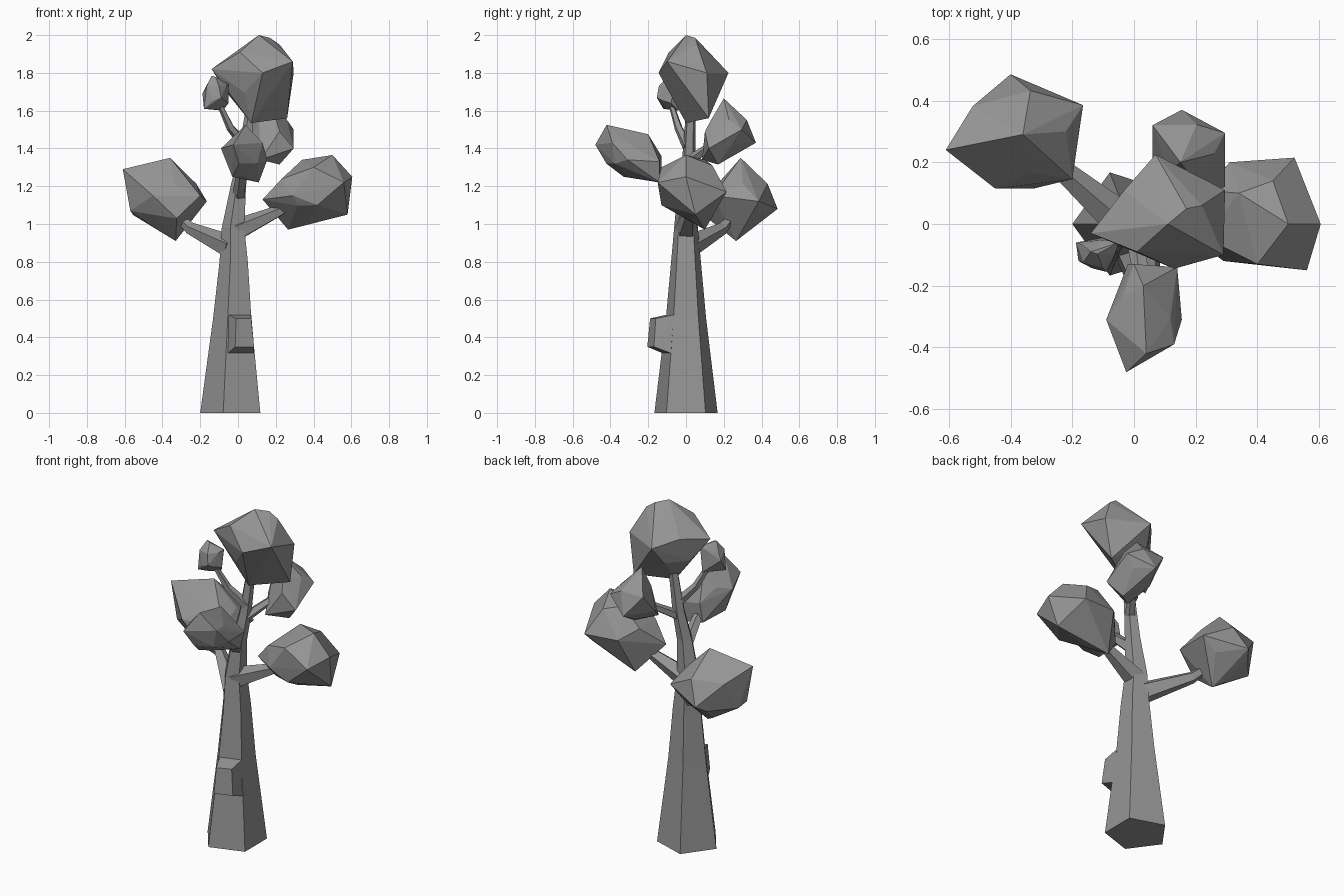
import bpy
import bmesh
from math import cos, sin, tau
from mathutils import Vector

old = bpy.data.objects.get("Cube")
if old:
    bpy.data.objects.remove(old, do_unlink=True)

grey = bpy.data.materials.new("plain_grey")
grey.use_nodes = True
grey.diffuse_color = (0.3, 0.3, 0.3, 1)
grey.node_tree.nodes["Principled BSDF"].inputs["Base Color"].default_value = grey.diffuse_color


def finish(name, bm):
    """Turn a bmesh into a flat-shaded object in the shared colour."""
    bmesh.ops.recalc_face_normals(bm, faces=bm.faces)
    mesh = bpy.data.meshes.new(name)
    bm.to_mesh(mesh)
    bm.free()
    mesh.materials.append(grey)
    obj = bpy.data.objects.new(name, mesh)
    bpy.context.collection.objects.link(obj)
    return obj


def limb(name, path, radii, axis=None, sides=5):
    """Loft a tapering five-sided limb along a path."""
    points = [Vector(p) for p in path]
    axis = axis or (points[-1] - points[0])
    turn = Vector((0, 0, 1)).rotation_difference(axis)
    bm = bmesh.new()
    rings = []
    for point, radius in zip(points, radii):
        angles = [tau * (i / sides + 0.5) for i in range(sides)]
        rings.append([bm.verts.new(point + turn @ Vector((radius * cos(a), radius * sin(a), 0)))
                      for a in angles])
    for low, high in zip(rings, rings[1:]):
        for i in range(sides):
            j = (i + 1) % sides
            bm.faces.new((low[i], low[j], high[j], high[i]))
    bm.faces.new(rings[0])
    bm.faces.new(rings[-1])
    return finish(name, bm)


def hull(name, peaks, core=0.0):
    """Wrap a faceted skin round a few peaks and an optional rounded core."""
    bm = bmesh.new()
    if core:
        bmesh.ops.create_icosphere(bm, subdivisions=1, radius=core)
        low = Vector([min(axis) for axis in zip(*peaks)])
        high = Vector([max(axis) for axis in zip(*peaks)])
        half = (high - low) / 2
        for v in bm.verts:
            v.co = (low + high) / 2 + v.co * half
    for p in peaks:
        bm.verts.new(p)
    result = bmesh.ops.convex_hull(bm, input=bm.verts)
    spare = [g for g in result["geom_interior"] + result["geom_unused"]
             if isinstance(g, bmesh.types.BMVert)]
    bmesh.ops.delete(bm, geom=list(set(spare)), context="VERTS")
    return finish(name, bm)


# Trunk
limb("trunk",
     [(-.024, 0, 0), (-.02, 0, .5), (-.015, 0, .8), (-.02, 0, .98),
      (.006, 0, 1.2), (.035, .015, 1.36), (.065, .025, 1.6)],
     [.176, .112, .083, .066, .045, .036, .026], axis=Vector((0, 0, 1)))

# Cut branch stub on the front of the trunk
hull("trunk_stub",
     [(-.06, -.11, .31), (.085, -.065, .31), (-.05, -.1, .52), (.07, -.06, .52),
      (-.015, -.205, .35), (.085, -.17, .35), (-.01, -.19, .5), (.07, -.16, .5)])

# Branches
limb("right_branch", [(-.03, 0, .875), (-.25, .19, .975), (-.33, .25, 1.05)], [.066, .034, .02])
limb("left_branch", [(-.01, 0, .965), (.2, .02, 1.06), (.3, .03, 1.11)], [.062, .034, .02])
limb("front_branch", [(.005, 0, 1.14), (.02, -.14, 1.27), (.03, -.25, 1.35)], [.038, .028, .02])
limb("back_branch", [(.035, .01, 1.33), (.12, .13, 1.41), (.17, .2, 1.47)], [.03, .022, .015])
limb("upper_twig", [(.045, .01, 1.41), (-.04, -.04, 1.51), (-.1, -.08, 1.64)], [.03, .022, .014])

# Faceted leaf clumps
hull("right_foliage",
     [(-.61, .24, 1.29), (-.36, .29, 1.35), (-.4, .485, 1.08), (-.165, .385, 1.12),
      (-.33, .265, .91), (-.57, .24, 1.07), (-.2, .145, 1.15), (-.325, .115, 1.03),
      (-.45, .115, 1.15)], core=.84)
hull("left_foliage",
     [(.13, 0, 1.13), (.5, 0, 1.365), (.34, .1, 1.34), (.605, 0, 1.25), (.56, -.15, 1.22),
      (.58, .05, 1.05), (.265, .1, .97), (.52, .215, 1.17), (.31, .2, 1.18),
      (.29, -.12, 1.15), (.4, -.13, 1.3), (.42, -.13, 1.1), (.45, .14, 1.31)], core=.8)
hull("front_foliage",
     [(-.025, -.48, 1.42), (.04, -.42, 1.525), (-.09, -.31, 1.4), (.155, -.31, 1.34),
      (.13, -.39, 1.43), (-.03, -.33, 1.25), (.11, -.14, 1.22), (-.02, -.13, 1.25),
      (0, -.13, 1.36), (.14, -.14, 1.33), (.03, -.2, 1.475)], core=.78)
hull("back_foliage",
     [(.15, .2, 1.665), (.155, .37, 1.43), (.295, .295, 1.5), (.295, .12, 1.4),
      (.22, .17, 1.315), (.06, .32, 1.55), (.12, .085, 1.34), (.06, .2, 1.42),
      (.22, .1, 1.49)], core=.78)
hull("top_foliage",
     [(-.14, -.03, 1.82), (.11, 0, 2), (.17, .05, 1.985), (.07, .225, 1.8), (.295, .11, 1.8),
      (.22, .06, 1.95), (.29, -.1, 1.86), (.13, -.145, 1.8), (.01, -.09, 1.91),
      (.26, .12, 1.56), (.07, 0, 1.535)], core=.7)
hull("small_foliage",
     [(-.14, -.09, 1.785), (-.05, -.06, 1.74), (-.05, -.08, 1.64), (-.08, -.04, 1.6),
      (-.18, -.12, 1.61), (-.188, -.06, 1.69), (-.09, -.155, 1.67)], core=.93)
